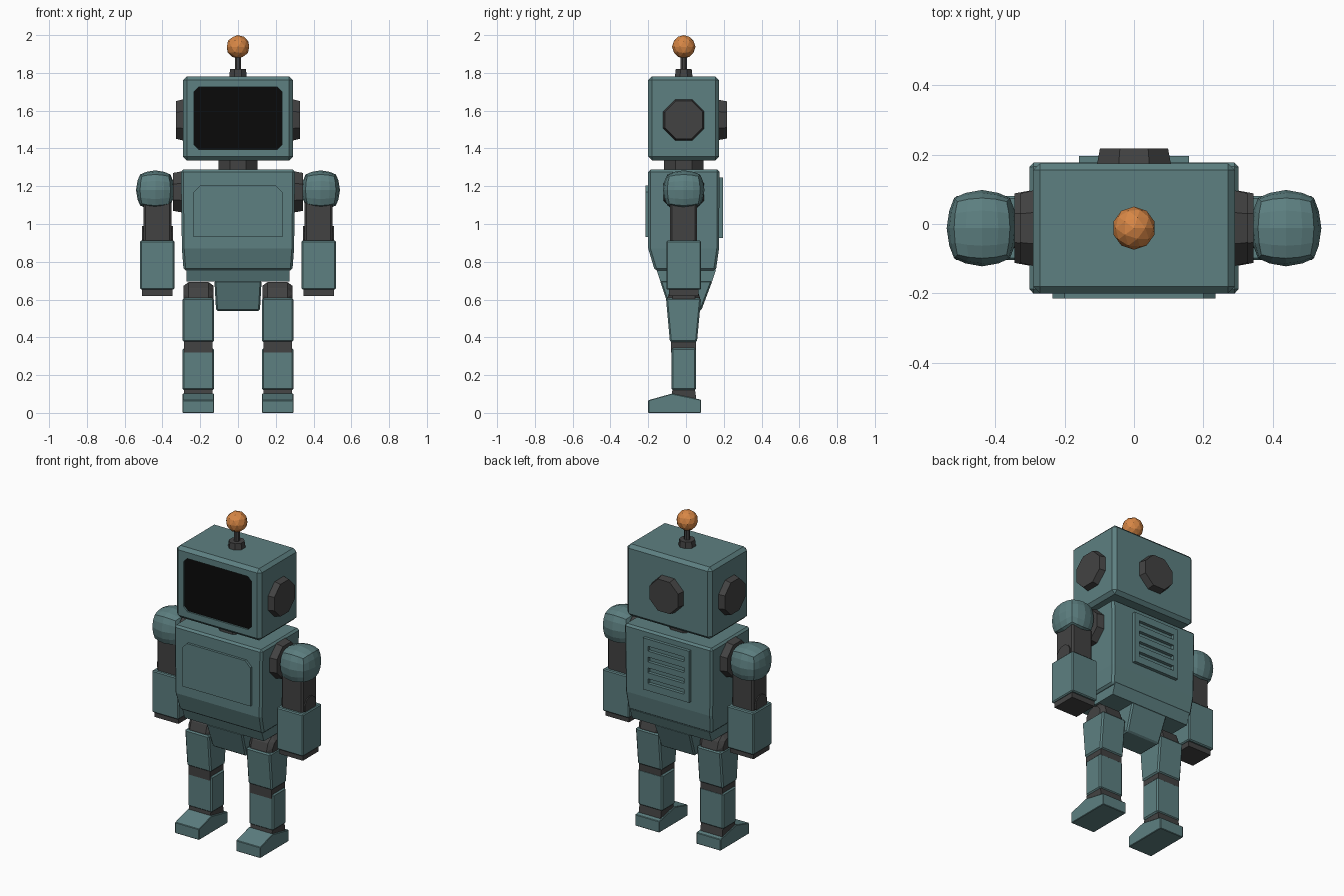
import bpy, bmesh, math
from mathutils import Matrix, Vector

if "Cube" in bpy.data.objects:
    bpy.data.objects.remove(bpy.data.objects["Cube"])


def material(name, rgb):
    m = bpy.data.materials.new(name)
    m.diffuse_color = (*rgb, 1)
    m.use_nodes = True
    m.node_tree.nodes["Principled BSDF"].inputs["Base Color"].default_value = m.diffuse_color
    return m


TEAL = material("teal_paint", (0.11, 0.215, 0.22))
DARK = material("dark_joint", (0.055, 0.055, 0.055))
BLACK = material("black_glass", (0.003, 0.003, 0.003))
ORANGE = material("orange_lamp", (0.68, 0.24, 0.06))


def finish(name, bm, mat, bevel=0.0, mirror=False):
    bmesh.ops.recalc_face_normals(bm, faces=bm.faces)
    me = bpy.data.meshes.new(name)
    bm.to_mesh(me)
    bm.free()
    me.materials.append(mat)
    ob = bpy.data.objects.new(name, me)
    bpy.context.collection.objects.link(ob)
    if bevel:
        b = ob.modifiers.new("edge_bevel", 'BEVEL')
        b.width, b.segments = bevel, 1
        b.angle_limit = math.radians(35)
    if mirror:
        ob.modifiers.new("other_side", 'MIRROR').use_clip = False
    return ob


def loft(name, sections, mat, bevel=0.0, mirror=False):
    """Stack of rectangles (z, x0, x1, y0, y1)."""
    bm = bmesh.new()
    rings = [[bm.verts.new((x, y, z)) for x, y in ((x0, y0), (x1, y0), (x1, y1), (x0, y1))]
             for z, x0, x1, y0, y1 in sections]
    for a, b in zip(rings, rings[1:]):
        for i in range(4):
            j = (i + 1) % 4
            bm.faces.new((a[i], a[j], b[j], b[i]))
    bm.faces.new(rings[0])
    bm.faces.new(rings[-1])
    return finish(name, bm, mat, bevel, mirror)


def prism(name, points, axis, lo, hi, mat, bevel=0.0, mirror=False):
    """Extrude a profile along x (points are y,z) or y (points are x,z)."""
    bm = bmesh.new()
    at = (lambda a, b, d: (d, a, b)) if axis == 'X' else (lambda a, b, d: (a, d, b))
    face = bm.faces.new([bm.verts.new(at(a, b, lo)) for a, b in points])
    ext = bmesh.ops.extrude_face_region(bm, geom=[face])
    moved = [v for v in ext["geom"] if isinstance(v, bmesh.types.BMVert)]
    bmesh.ops.translate(bm, verts=moved, vec=Vector(at(0, 0, hi - lo)))
    return finish(name, bm, mat, bevel, mirror)


def disc(name, start, axis, length, r0, r1, mat, sides=8, bevel=0.0, mirror=False):
    """Flat-topped polygon cylinder, radius measured to the flats."""
    bm = bmesh.new()
    k = 1 / math.cos(math.pi / sides)
    turn = Vector((0, 0, 1)).rotation_difference(Vector(axis)).to_matrix().to_4x4()
    m = (Matrix.Translation(Vector(start)) @ turn @ Matrix.Rotation(math.pi / sides, 4, 'Z')
         @ Matrix.Translation((0, 0, length / 2)))
    bmesh.ops.create_cone(bm, cap_ends=True, segments=sides, radius1=r0 * k, radius2=r1 * k,
                          depth=length, matrix=m)
    return finish(name, bm, mat, bevel, mirror)


def clipped(w, z0, z1, top, bottom):
    """Rectangle outline with clipped corners."""
    pts = [(-w, z1 - top), (-w + top, z1), (w - top, z1), (w, z1 - top)]
    if bottom:
        return pts + [(w, z0 + bottom), (w - bottom, z0), (-w + bottom, z0), (-w, z0 + bottom)]
    return pts + [(w, z0), (-w, z0)]


CY = -0.012

# Head with recessed screen
head = loft("head", [(1.337, -.291, .291, -.2, .175), (1.782, -.291, .291, -.2, .175)], TEAL, 0.02)
screen_shape = clipped(0.233, 1.395, 1.724, 0.025, 0.025)
cutter = prism("screen_cutter", screen_shape, 'Y', -0.3, -0.185, BLACK)
cutter.hide_render = True
cutter.hide_viewport = True
cut = head.modifiers.new("screen_recess", 'BOOLEAN')
cut.operation, cut.object, cut.solver = 'DIFFERENCE', cutter, 'EXACT'
prism("screen", screen_shape, 'Y', -0.19, -0.18, BLACK)

# Ear caps, rear cap, neck
disc("ear_cap", (0.285, CY, 1.551), (1, 0, 0), 0.043, 0.11, 0.1, DARK, mirror=True)
disc("rear_cap", (0, 0.17, 1.551), (0, 1, 0), 0.048, 0.107, 0.098, DARK)
disc("neck", (0, CY, 1.28), (0, 0, 1), 0.065, 0.104, 0.104, DARK)

# Antenna
disc("antenna_base", (0, CY, 1.775), (0, 0, 1), 0.045, 0.047, 0.042, DARK)
disc("antenna_rod", (0, CY, 1.81), (0, 0, 1), 0.09, 0.016, 0.016, DARK)
bm = bmesh.new()
bmesh.ops.create_icosphere(bm, subdivisions=2, radius=0.062,
                           matrix=Matrix.Translation((0, CY, 1.938)))
finish("antenna_lamp", bm, ORANGE)

# Torso and chest plate
loft("torso", [(0.753, -.288, .288, -.165, .158), (0.87, -.297, .297, -.2, .175),
               (1.288, -.302, .302, -.2, .177)], TEAL, 0.012)
prism("chest_plate", clipped(0.235, 0.932, 1.205, 0.035, 0), 'Y', -0.215, -0.19, TEAL)

# Back vent: frame with four slots
bm = bmesh.new()


def add_box(x0, x1, z0, z1):
    m = (Matrix.Translation(((x0 + x1) / 2, 0.183, (z0 + z1) / 2))
         @ Matrix.Diagonal((x1 - x0, 0.026, z1 - z0, 1)))
    bmesh.ops.create_cube(bm, size=1, matrix=m)


for s in (-1, 1):
    add_box(*sorted((s * 0.125, s * 0.158)), 0.926, 1.245)
rails = [0.926] + [z for i in range(4) for z in (0.97 + i * 0.067, 1.0 + i * 0.067)] + [1.245]
for z0, z1 in zip(rails[::2], rails[1::2]):
    add_box(-0.125, 0.125, z0, z1)
finish("back_vent", bm, TEAL)

# Waist and pelvis
loft("waist", [(0.695, -.272, .272, -.135, .138), (0.76, -.272, .272, -.157, .16)], TEAL)
loft("pelvis", [(0.54, -.116, .116, -.085, .08), (0.70, -.125, .125, -.138, .14)], TEAL, 0.008)

# Shoulders
disc("shoulder_joint", (0.29, CY, 1.17), (1, 0, 0), 0.055, 0.11, 0.1, DARK, mirror=True)
bm = bmesh.new()
bmesh.ops.create_cube(bm, size=2)
bmesh.ops.subdivide_edges(bm, edges=bm.edges[:], cuts=3, use_grid_fill=True)
for v in bm.verts:
    p = v.co.lerp(v.co.normalized(), 0.72)
    v.co = (0.438 + p.x * 0.102, CY + p.y * 0.11, 1.18 + p.z * 0.104)
finish("shoulder", bm, TEAL, mirror=True)

# Arms
loft("upper_arm", [(0.9, .353, .5, -.085, .058), (1.12, .353, .5, -.085, .058)],
     DARK, 0.01, True)
disc("elbow", (0.345, -0.014, 0.935), (1, 0, 0), 0.162, 0.055, 0.055, DARK, 12, mirror=True)
loft("forearm", [(0.652, .337, .518, -.104, .08), (0.912, .337, .518, -.104, .08)],
     TEAL, 0.006, True)
loft("wrist", [(0.62, .346, .508, -.09, .065), (0.66, .346, .508, -.09, .065)],
     DARK, 0, True)

# Legs
disc("hip", (0.13, CY, 0.61), (1, 0, 0), 0.158, 0.085, 0.085, DARK, 10, 0.025, True)
loft("thigh", [(0.375, .127, .293, -.085, .058), (0.607, .127, .293, -.106, .08)],
     TEAL, 0.008, True)
loft("knee", [(0.32, .136, .285, -.08, .052), (0.4, .136, .285, -.08, .052)], DARK, 0, True)
loft("shin", [(0.12, .127, .293, -.076, .053), (0.343, .127, .293, -.076, .053)],
     TEAL, 0.008, True)
loft("ankle", [(0.07, .136, .286, -.078, .055), (0.14, .136, .286, -.07, .045)], DARK, 0, True)
prism("foot", [(-.2, 0), (.08, 0), (.08, .07), (.055, .075), (-.075, .102), (-.2, .067)],
      'X', 0.127, 0.293, TEAL, 0.003, True)
